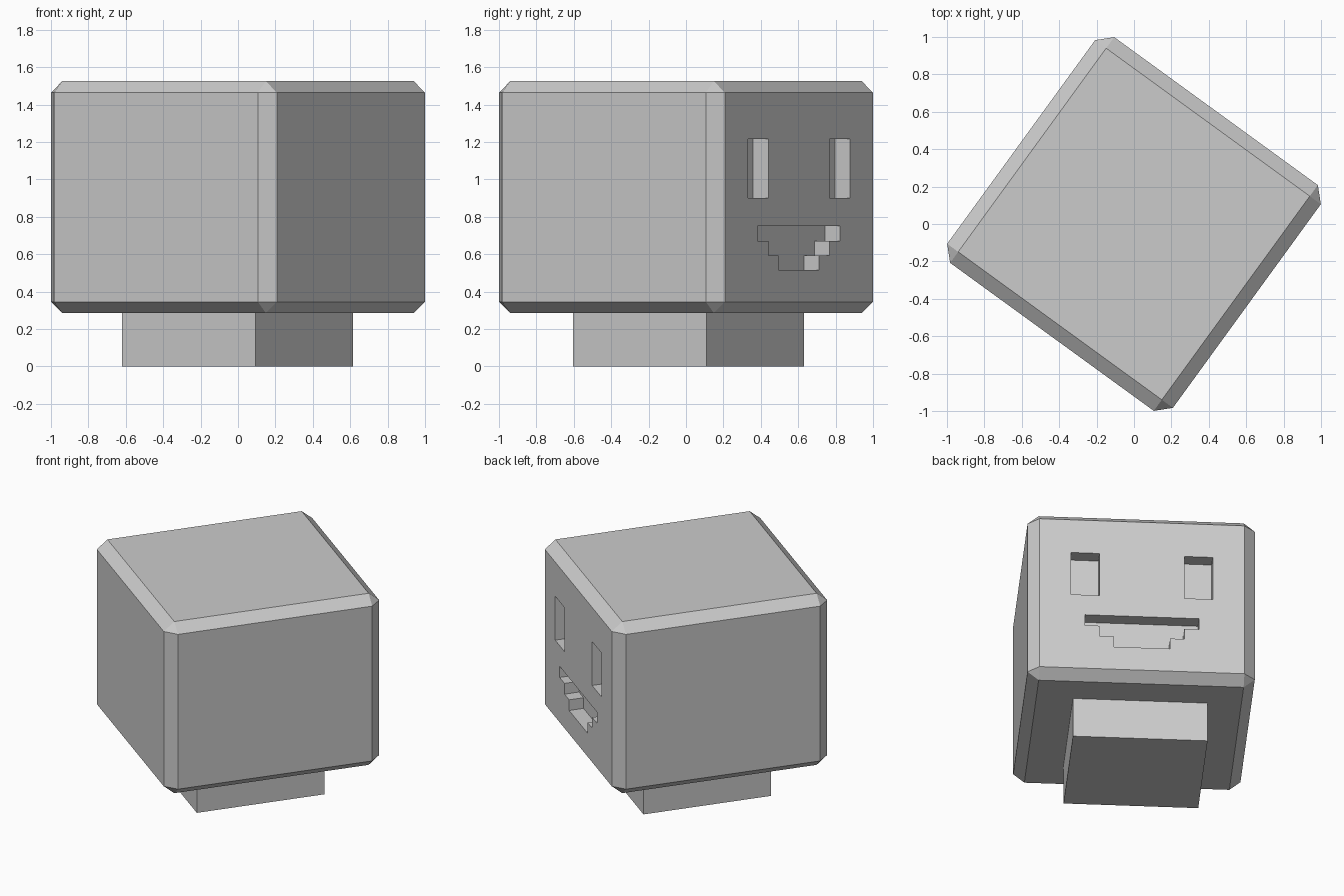
import bpy, bmesh, math
from mathutils import Matrix, Vector

cube = bpy.data.objects.get("Cube")
if cube:
    bpy.data.objects.remove(cube, do_unlink=True)

TURN = Matrix.Rotation(math.radians(54), 4, 'Z')  # local +x is the face side
HALF, BOTTOM, TOP, DEPTH = 0.746, 0.285, 1.525, 0.1

grey = bpy.data.materials.new("plain grey")
grey.use_nodes = True
colour = (0.6, 0.6, 0.6, 1)
grey.diffuse_color = colour
grey.node_tree.nodes["Principled BSDF"].inputs["Base Color"].default_value = colour


def make_object(name, bm):
    bmesh.ops.recalc_face_normals(bm, faces=bm.faces)
    bm.transform(TURN)
    mesh = bpy.data.meshes.new(name)
    bm.to_mesh(mesh)
    bm.free()
    mesh.materials.append(grey)
    obj = bpy.data.objects.new(name, mesh)
    bpy.context.collection.objects.link(obj)
    return obj


def box(bm, centre, size, bevel=0):
    part = bmesh.ops.create_cube(bm, size=2)
    if bevel:
        bmesh.ops.bevel(bm, geom=bm.edges[:], offset=bevel, segments=1,
                        affect='EDGES', profile=0.5)
    verts = bm.verts[:] if bevel else part["verts"]
    bmesh.ops.scale(bm, vec=Vector(size) / 2, verts=verts)
    bmesh.ops.translate(bm, vec=centre, verts=verts)


def prism(bm, outline):
    """Extrude a (y, z) outline from the recess floor out past the face."""
    face = bm.faces.new([bm.verts.new((HALF - DEPTH, y, z)) for y, z in outline])
    new = bmesh.ops.extrude_face_region(bm, geom=[face])["geom"]
    bmesh.ops.translate(bm, vec=(DEPTH * 2, 0, 0),
                        verts=[v for v in new if isinstance(v, bmesh.types.BMVert)])


# Head: chamfered block
bm = bmesh.new()
box(bm, (0, 0, (BOTTOM + TOP) / 2), (2 * HALF, 2 * HALF, TOP - BOTTOM), bevel=0.098)
head = make_object("head", bm)

# Cutter for the eyes and the stepped smile
bm = bmesh.new()
for side in (-1, 1):
    prism(bm, [(side * y, z) for y, z in
               ((0.278, 0.9), (0.465, 0.9), (0.465, 1.217), (0.278, 1.217))])
half_smile = [(0.375, 0.75), (0.375, 0.67), (0.278, 0.67),
              (0.278, 0.592), (0.185, 0.592), (0.185, 0.515)]
prism(bm, half_smile + [(-y, z) for y, z in reversed(half_smile)])
cutter = make_object("face_cutter", bm)
cutter.hide_render = True

cut = head.modifiers.new("face recesses", 'BOOLEAN')
cut.operation = 'DIFFERENCE'
cut.solver = 'EXACT'
cut.object = cutter
bpy.context.view_layer.objects.active = head
bpy.ops.object.modifier_apply(modifier=cut.name)
bpy.data.objects.remove(cutter, do_unlink=True)

# Neck: square block under the head
bm = bmesh.new()
box(bm, (0.008, 0.01, 0.15), (0.884, 0.884, 0.3))
make_object("neck", bm)
